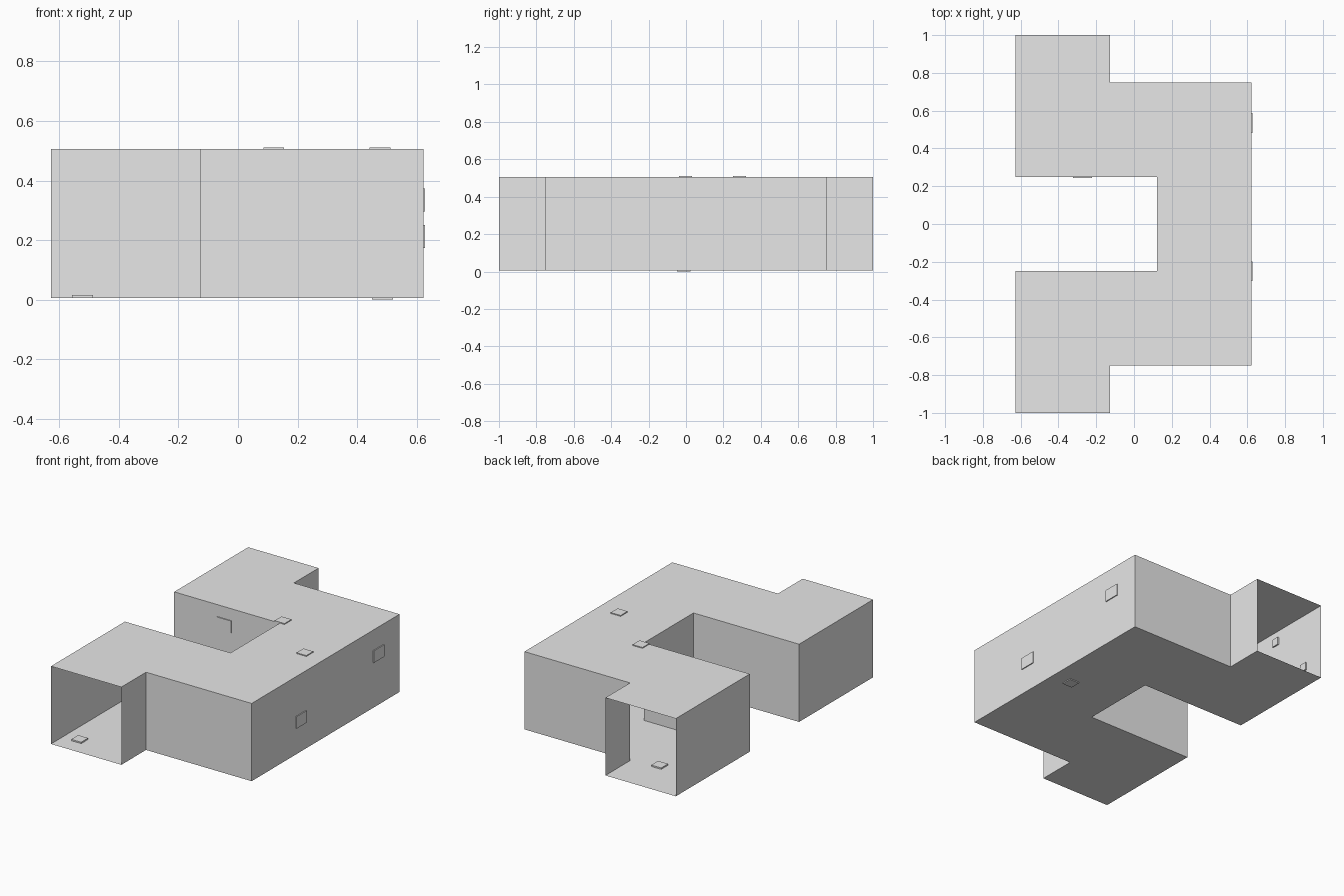
import bpy
import bmesh
from mathutils import Vector

cube = bpy.data.objects.get("Cube")
if cube:
    bpy.data.objects.remove(cube, do_unlink=True)

# Single flat colour
grey = bpy.data.materials.new("light_grey")
grey.use_nodes = True
colour = (0.8, 0.8, 0.8, 1.0)
grey.diffuse_color = colour
grey.node_tree.nodes["Principled BSDF"].inputs["Base Color"].default_value = colour

FLOOR, ROOF = 0.006, 0.505
LEFT, RIGHT, STEP, INNER = 0.622, -0.628, -0.128, 0.122


def add_object(name, bm):
    mesh = bpy.data.meshes.new(name)
    bm.to_mesh(mesh)
    bm.free()
    mesh.materials.append(grey)
    obj = bpy.data.objects.new(name, mesh)
    bpy.context.collection.objects.link(obj)
    return obj


def plate(name, centre, size):
    """Thin raised rectangle."""
    bm = bmesh.new()
    bmesh.ops.create_cube(bm, size=1)
    bmesh.ops.scale(bm, vec=Vector(size), verts=bm.verts)
    bmesh.ops.translate(bm, vec=Vector(centre), verts=bm.verts)
    return add_object(name, bm)


# Hollow U-shaped passage: counter-clockwise plan, mirrored front to back
half = [(RIGHT, -0.25), (RIGHT, -1), (STEP, -1), (STEP, -0.75), (LEFT, -0.75)]
plan = [(INNER, -0.25)] + half + [(x, -y) for x, y in reversed(half)] + [(INNER, 0.25)]
bm = bmesh.new()
low = [bm.verts.new((x, y, FLOOR)) for x, y in plan]
high = [bm.verts.new((x, y, ROOF)) for x, y in plan]
bm.faces.new(list(reversed(low)))
bm.faces.new(high)
for i in range(len(plan)):
    j = (i + 1) % len(plan)
    # Both passage ends stay open
    if abs(plan[i][1]) == 1 and abs(plan[j][1]) == 1:
        continue
    bm.faces.new((low[i], low[j], high[j], high[i]))
add_object("passage_shell", bm)

# Outer plates, barely proud of the shell
T = 0.006
for name, x, y in (("roof_plate_inner", 0.12, 0.285), ("roof_plate_outer", 0.477, -0.003)):
    plate(name, (x, y, ROOF + T / 2), (0.07, 0.07, T))
plate("underside_plate", (0.485, -0.012, FLOOR - T / 2), (0.07, 0.07, T))
for name, y, z in (("side_plate_back", 0.535, 0.335), ("side_plate_front", -0.25, 0.212)):
    plate(name, (LEFT + T / 2, y, z), (T, 0.105, 0.077))
plate("courtyard_plate", (-0.272, 0.25 - T / 2, 0.39), (0.1, T, 0.077))

# Plates inside the passage
T = 0.009
for name, x, y in (("floor_plate_front", -0.522, -0.86), ("floor_plate_back", -0.31, 0.71)):
    plate(name, (x, y, FLOOR + T / 2), (0.07, 0.07, T))
for name, y, z in (("inner_wall_plate_high", 0.58, 0.435), ("inner_wall_plate_low", 0.84, 0.145)):
    plate(name, (RIGHT + T / 2, y, z), (T, 0.05, 0.05))
